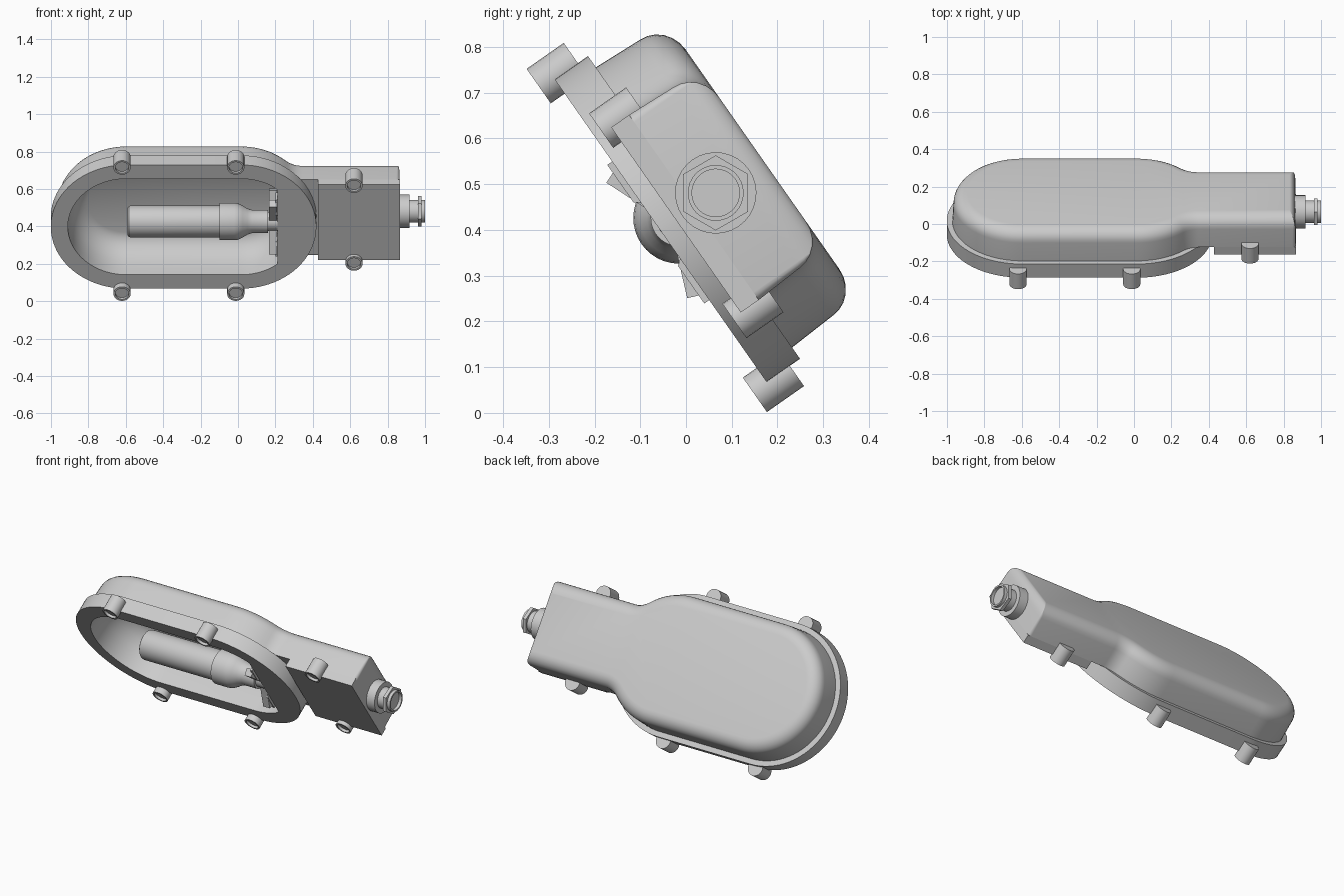
import bpy, bmesh
from math import sin, cos, pi, radians, sqrt, atan2, acos

if "Cube" in bpy.data.objects:
    bpy.data.objects.remove(bpy.data.objects["Cube"])

A = radians(35)          # tilt of the whole lamp head
C = 0.358                # centre line of the head in its own plane
XL, XR = -0.597, 0.015   # centres of the two rounded ends


def P(x, v, w):
    """Head coordinates (along, across, depth) to tilted world coordinates."""
    return (x, -sin(A) * v + cos(A) * w, cos(A) * v + sin(A) * w)


def finish(name, bm, angle=35):
    bmesh.ops.recalc_face_normals(bm, faces=bm.faces)
    me = bpy.data.meshes.new(name)
    bm.to_mesh(me)
    bm.free()
    ob = bpy.data.objects.new(name, me)
    bpy.context.collection.objects.link(ob)
    bpy.ops.object.select_all(action='DESELECT')
    ob.select_set(True)
    bpy.context.view_layer.objects.active = ob
    bpy.ops.object.shade_smooth_by_angle(angle=radians(angle))
    return ob


def loft(name, rings, cap_start=True, cap_end=True, angle=35):
    bm = bmesh.new()
    loops = [[bm.verts.new(P(*p)) for p in r] for r in rings]
    for a, b in zip(loops, loops[1:]):
        n = len(a)
        for i in range(n):
            bm.faces.new((a[i], a[(i + 1) % n], b[(i + 1) % n], b[i]))
    if cap_start:
        bm.faces.new(loops[0])
    if cap_end:
        bm.faces.new(loops[-1])
    return finish(name, bm, angle)


def arc(cx, cv, r, a0, a1, n):
    return [(cx + r * cos(a0 + (a1 - a0) * i / n), cv + r * sin(a0 + (a1 - a0) * i / n))
            for i in range(n + 1)]


def mirrored(half, w):
    """Close a half outline across the centre line at depth w."""
    pts = half + [(x, -v) for x, v in reversed(half)]
    return [(x, C + v, w) for x, v in pts]


def stadium(r, w, clip=None):
    stop = 0.02 if clip is None else acos(min(1, (clip - XR) / r))
    return mirrored(arc(XL, 0, r, pi - 0.02, pi / 2, 20) + arc(XR, 0, r, pi / 2, stop, 20), w)


def body_ring(d, w, R=0.374, h=0.247, f=0.12, end=0.865):
    fx = XR + sqrt((R + f) ** 2 - (h + f) ** 2)
    t = atan2(h + f, fx - XR)
    e, r = end - 0.4 * d, max(0.02 - d, 0.004)
    half = arc(XL, 0, R - d, pi - 0.02, pi / 2, 20) + arc(XR, 0, R - d, pi / 2, t, 10)
    half += arc(fx, h + f, f + d, pi + t, 1.5 * pi, 8)[1:]
    half += arc(e - r, h - d - r, r, pi / 2, 0, 4)
    return mirrored(half, w)


def turned_x(name, profile, v, w, n=32, twist=0.0):
    """Solid turned around the lamp's long axis; profile holds (x, radius)."""
    rings = [[(x, v + r * cos(2 * pi * i / n + twist), w + r * sin(2 * pi * i / n + twist))
              for i in range(n)] for x, r in profile]
    return loft(name, rings)


def turned_w(name, x, v, profile, n=24):
    rings = [[(x + r * cos(2 * pi * i / n), v + r * sin(2 * pi * i / n), w)
              for i in range(n)] for w, r in profile]
    return loft(name, rings)


def block(name, x0, x1, pts):
    return loft(name, [[(x, v, w) for v, w in pts] for x in (x0, x1)])


# Housing: rounded dome flowing into the gear box
rings = [body_ring(0, 0.272), body_ring(0.006, 0.385)]
for k in range(1, 7):
    a = pi / 2 * k / 6
    rings.append(body_ring(0.006 + 0.075 * (1 - cos(a)), 0.385 + 0.07 * sin(a)))
loft("housing", rings, cap_start=False)

# Gear box cover in front, and the floor that closes the box behind the rim
block("gear_box_cover", 0.428, 0.865, [(C + s * 0.247, w) for s, w in ((-1, 0.224), (1, 0.224), (1, 0.272), (-1, 0.272))])
block("gear_box_floor", 0.25, 0.43, [(C + s * 0.245, w) for s, w in ((-1, 0.273), (1, 0.273), (1, 0.276), (-1, 0.276))])

# Rim with the reflector bowl hanging behind it
bowl = [(0.313, 0.183), (0.311, 0.24), (0.305, 0.30), (0.29, 0.35), (0.265, 0.39), (0.235, 0.415), (0.205, 0.425)]
rim = [stadium(r + 0.012, w + 0.016, 0.222) for r, w in reversed(bowl[2:])]
rim += [stadium(0.33, 0.272, 0.222), stadium(0.404, 0.272), stadium(0.404, 0.183)]
rim += [stadium(r, w, 0.21) for r, w in bowl]
loft("rim_and_reflector", rim)

# Clamp bolts around rim and gear box
for s in (-1, 1):
    side = "upper" if s > 0 else "lower"
    for i, (x, off, w) in enumerate([(-0.62, 0.412, 0.146), (-0.012, 0.412, 0.146), (0.62, 0.254, 0.202)]):
        turned_w(f"bolt_{side}_{i + 1}", x, C + s * off,
                 [(w + 0.099, 0.046), (w, 0.046), (w, 0.036), (w + 0.015, 0.036)])

# Lamp bulb and neck
W = 0.232
turned_x("bulb", [(-0.59, 0.074), (-0.583, 0.083), (-0.575, 0.085), (-0.10, 0.085), (-0.10, 0.1), (-0.02, 0.1),
                  (0.0, 0.097), (0.025, 0.085), (0.05, 0.07), (0.075, 0.062), (0.16, 0.062)], C, W, 40)

# Socket hub with radial arms reaching to the end wall
turned_x("socket", [(0.15, 0.05), (0.212, 0.05)], C, W, 24)
for k, deg in enumerate((22, 68, 112, 158, 202, 338)):
    a = radians(deg)
    arm = [(C + r * cos(a) - t * sin(a), W + r * sin(a) + t * cos(a))
           for r, t in ((0.03, -0.022), (0.175, -0.022), (0.175, 0.022), (0.03, 0.022))]
    block(f"socket_arm_{k + 1}", 0.165, 0.208, arm)
# Mounting bracket with two forward tips
bracket = [(-0.185, 0.17), (-0.085, 0.17), (-0.06, 0.2), (0.06, 0.2),
           (0.085, 0.17), (0.185, 0.17), (0.185, 0.24), (-0.185, 0.24)]
block("socket_bracket", 0.2, 0.212, [(C + v, w) for v, w in bracket])

# Pipe connector with hex nut
v0 = -sin(A) * 0.065 + cos(A) * 0.481
w0 = cos(A) * 0.065 + sin(A) * 0.481
turned_x("connector", [(0.85, 0.089), (0.918, 0.089), (0.918, 0.061), (1.0, 0.061), (1.0, 0.052), (0.93, 0.052)], v0, w0)
turned_x("connector_nut", [(0.962, 0.082), (0.982, 0.082)], v0, w0, 6, A)
